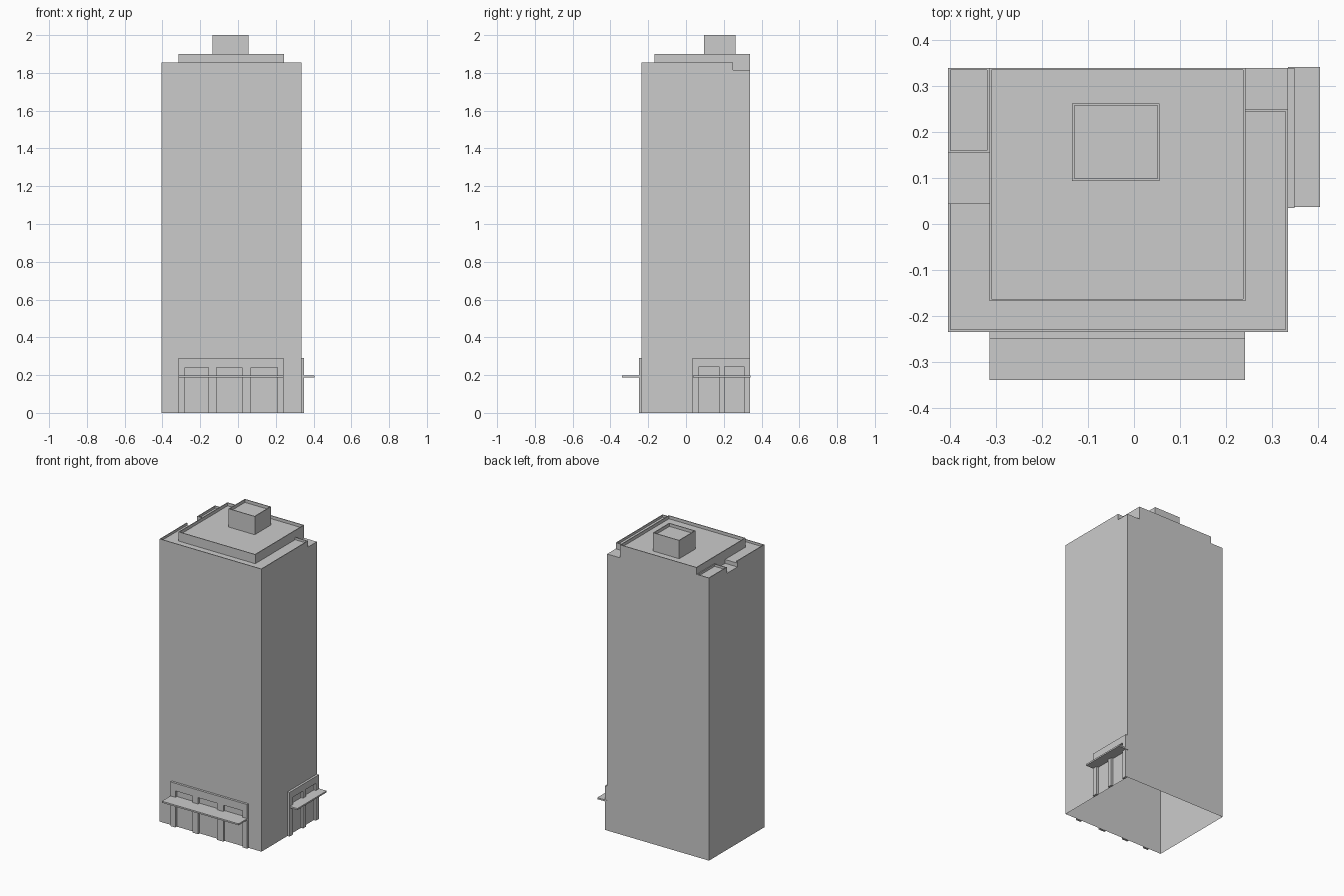
import bpy, bmesh

if "Cube" in bpy.data.objects:
    bpy.data.objects.remove(bpy.data.objects["Cube"])

X0, X1, Y0, Y1 = -0.405, 0.335, -0.235, 0.34   # tower footprint
RIM = 0.005                                    # parapet thickness


def finish(name, bm):
    bmesh.ops.remove_doubles(bm, verts=bm.verts, dist=1e-5)
    bmesh.ops.dissolve_limit(bm, angle_limit=0.01, verts=bm.verts, edges=bm.edges)
    bmesh.ops.recalc_face_normals(bm, faces=bm.faces)
    me = bpy.data.meshes.new(name)
    bm.to_mesh(me)
    bm.free()
    ob = bpy.data.objects.new(name, me)
    bpy.context.collection.objects.link(ob)
    return ob


def tray(x0, x1, y0, y1, top, floor):
    """Raised block with a thin parapet around a sunken roof."""
    return [(x0, x1, y0, y1, top),
            (x0 + RIM, x1 - RIM, y0 + RIM, y1 - RIM, floor)]


def stepped_shell(name, regions):
    """Open-bottomed stepped solid; later regions override earlier heights."""
    xs = sorted({round(v, 4) for r in regions for v in r[0:2]})
    ys = sorted({round(v, 4) for r in regions for v in r[2:4]})
    zs = sorted({0.0} | {r[4] for r in regions})

    def height(i, j):
        if not (0 <= i < len(xs) - 1 and 0 <= j < len(ys) - 1):
            return 0.0
        cx, cy = (xs[i] + xs[i + 1]) / 2, (ys[j] + ys[j + 1]) / 2
        h = 0.0
        for a, b, c, d, z in regions:
            if a < cx < b and c < cy < d:
                h = z
        return h

    bm = bmesh.new()

    def quad(*pts):
        bm.faces.new([bm.verts.new(p) for p in pts])

    def wall(p, q, ha, hb):
        lo, hi = sorted((ha, hb))
        for a, b in zip(zs, zs[1:]):
            if lo <= a and b <= hi:
                quad((*p, a), (*q, a), (*q, b), (*p, b))

    for i in range(len(xs)):
        for j in range(len(ys)):
            h = height(i, j)
            if h > 0:
                quad((xs[i], ys[j], h), (xs[i + 1], ys[j], h),
                     (xs[i + 1], ys[j + 1], h), (xs[i], ys[j + 1], h))
            if j < len(ys) - 1:
                wall((xs[i], ys[j]), (xs[i], ys[j + 1]), height(i - 1, j), h)
            if i < len(xs) - 1:
                wall((xs[i], ys[j]), (xs[i + 1], ys[j]), height(i, j - 1), h)
    return finish(name, bm)


def entrance(name, u0, u1, openings, open_top, top, place):
    """Comb-shaped surround; place(u, depth, z) maps it onto a wall."""
    outline = [(u0, 0)]
    outline.append((u0, top))
    outline += [(u1, top), (u1, 0)]
    for a, b in reversed(openings):
        outline += [(b, 0), (b, open_top), (a, open_top), (a, 0)]
    bm = bmesh.new()
    back = [bm.verts.new(place(u, 0, z)) for u, z in outline]
    front = [bm.verts.new(place(u, 0.015, z)) for u, z in outline]
    bm.faces.new(front)
    n = len(outline)
    for k in range(n):
        m = (k + 1) % n
        bm.faces.new((back[k], back[m], front[m], front[k]))
    finish(name, bm)


def box(name, x0, x1, y0, y1, z0, z1):
    bm = bmesh.new()
    bmesh.ops.create_cube(bm, size=1)
    for v in bm.verts:
        v.co = ((x0 + x1) / 2 + v.co.x * (x1 - x0),
                (y0 + y1) / 2 + v.co.y * (y1 - y0),
                (z0 + z1) / 2 + v.co.z * (z1 - z0))
    finish(name, bm)


# Tower with roof terraces, corner notches, upper tier and penthouse
regions = tray(X0, X1, Y0, Y1, 1.855, 1.84)
regions += [(X0, -0.315, 0.045, 0.155, 1.815),      # left notch
            (X0, -0.315, 0.155, Y1, 1.855),         # rear left block
            (X0 + RIM, -0.315 - RIM, 0.155 + RIM, Y1 - RIM, 1.84),
            (0.24, X1, 0.245, 0.25, 1.855),         # parapet beside notch
            (0.24, X1, 0.25, Y1, 1.815)]            # rear right notch
regions += tray(-0.315, 0.243, -0.168, Y1, 1.9, 1.88)
regions += tray(-0.135, 0.056, 0.094, 0.263, 2.0, 1.98)
stepped_shell("tower", regions)

# Front and side entrance surrounds
entrance("front_entrance", -0.315, 0.242,
         [(-0.28, -0.157), (-0.115, 0.022), (0.068, 0.208)], 0.24, 0.29,
         lambda u, d, z: (u, Y0 - d, z))
entrance("side_entrance", 0.035, 0.34,
         [(0.068, 0.175), (0.205, 0.308)], 0.245, 0.29,
         lambda u, d, z: (X1 + d, u, z))

# Canopies
box("front_canopy", -0.315, 0.242, -0.34, Y0, 0.188, 0.198)
box("side_canopy", X1, 0.405, 0.037, 0.342, 0.188, 0.198)
